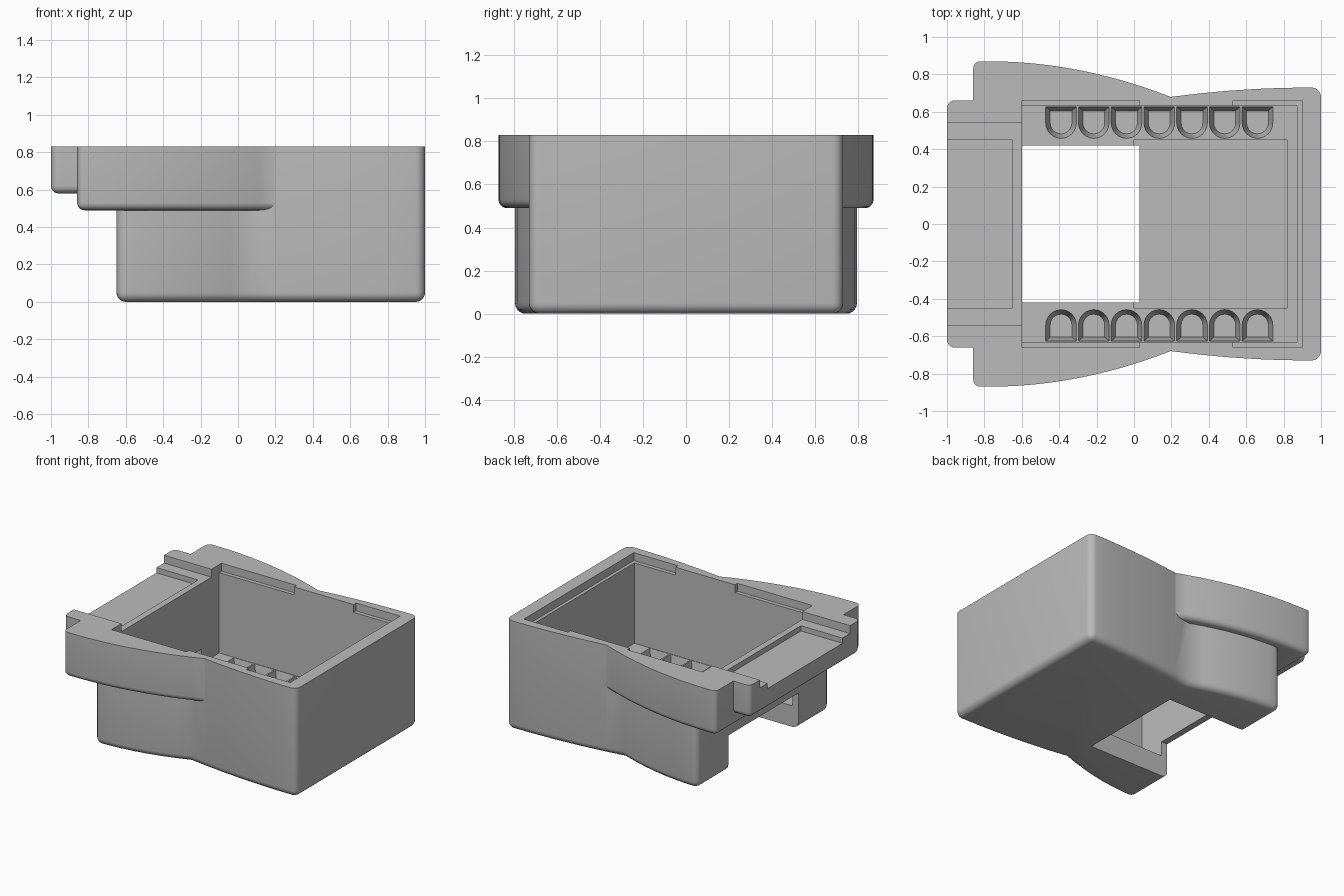
import bpy, bmesh, math

old = bpy.data.objects.get("Cube")
if old:
    bpy.data.objects.remove(old, do_unlink=True)

grey = bpy.data.materials.new("plain grey")
grey.use_nodes = True
grey.diffuse_color = (0.5, 0.5, 0.5, 1)
grey.node_tree.nodes["Principled BSDF"].inputs["Base Color"].default_value = (0.5, 0.5, 0.5, 1)


def prism(name, top, z0, z1, radius=0, bottom=None):
    """Upright solid from an outline; rounds the bottom rim and square corners."""
    bm = bmesh.new()
    low = [bm.verts.new((x, y, z0)) for x, y in (bottom or top)]
    high = [bm.verts.new((x, y, z1)) for x, y in top]
    n = len(top)
    bm.faces.new(low)
    bm.faces.new(high)
    for i in range(n):
        j = (i + 1) % n
        bm.faces.new((low[i], low[j], high[j], high[i]))
    bm.normal_update()
    bmesh.ops.recalc_face_normals(bm, faces=bm.faces[:])
    bm.normal_update()
    if radius:
        edges = []
        for e in bm.edges:
            zs = [v.co.z for v in e.verts]
            upright = abs(zs[0] - zs[1]) > 0.01
            if (upright and e.calc_face_angle() > math.radians(75)) or max(zs) < z0 + 0.001:
                edges.append(e)
        bmesh.ops.bevel(bm, geom=edges, offset=radius, offset_type='OFFSET', segments=5,
                        profile=0.5, affect='EDGES', clamp_overlap=True)
        bmesh.ops.remove_doubles(bm, verts=bm.verts[:], dist=0.0005)
        bmesh.ops.recalc_face_normals(bm, faces=bm.faces[:])
    mesh = bpy.data.meshes.new(name)
    bm.to_mesh(mesh)
    bm.free()
    mesh.materials.append(grey)
    obj = bpy.data.objects.new(name, mesh)
    bpy.context.scene.collection.objects.link(obj)
    return obj


def box(name, x0, x1, y0, y1, z0, z1, radius=0):
    return prism(name, [(x0, y0), (x1, y0), (x1, y1), (x0, y1)], z0, z1, radius)


def combine(base, other, operation):
    """Boolean the second solid into the first and bake the result."""
    mod = base.modifiers.new("combine", 'BOOLEAN')
    mod.operation = operation
    mod.solver = 'EXACT'
    mod.object = other
    bpy.context.view_layer.update()
    evaluated = base.evaluated_get(bpy.context.evaluated_depsgraph_get())
    result = bpy.data.meshes.new_from_object(evaluated)
    base.modifiers.remove(mod)
    base.data = result
    bpy.data.objects.remove(other, do_unlink=True)


def both_sides(half):
    return half + [(x, -y) for x, y in reversed(half)]


def front_curve(x):
    return 0.73 - 0.05 * (max(0, 0.95 - x) / 0.75) ** 2


def bulge(x0, x1, wide, narrow, steps):
    return [(x0 + (x1 - x0) * i / steps, wide - (wide - narrow) * (i / steps) ** 2)
            for i in range(steps + 1)]


# Main body with a waisted outline
half = bulge(-0.65, 0.06, 0.795, front_curve(0.06), 7)
half += [(x, front_curve(x)) for x in (0.2, 0.35, 0.5, 0.65, 0.8, 1.0)]
housing = prism("housing", both_sides(half), 0, 0.83, 0.05)

# Wide upper flange
flange = [(-0.86, 0.87)] + bulge(-0.78, 0.2, 0.87, 0.678, 12)
combine(housing, prism("flange", both_sides(flange), 0.49, 0.83, 0.04), 'UNION')

# End tab
combine(housing, box("tab", -1, -0.55, -0.66, 0.66, 0.58, 0.83, 0.04), 'UNION')

# Cavity, floor recess, floor hole and the gap between the legs
cuts = [
    (-0.6, 0.875, -0.63, 0.63, 0.16, 1),
    (0.0, 0.82, -0.45, 0.45, 0.06, 0.9),
    (-0.6, 0.03, -0.42, 0.42, -0.1, 0.5),
    (-1.1, -0.55, -0.42, 0.42, -0.1, 0.27),
    # Stepped tray on the tab
    (-1.1, -0.59, -0.54, 0.54, 0.77, 1.1),
    (-1.1, -0.65, -0.45, 0.45, 0.73, 1.2),
    # Lid seat around the rim
    (-0.6, 0.03, -0.66, 0.66, 0.77, 1.15),
    (0.53, 0.9, -0.66, 0.66, 0.77, 1.25),
]
for c in cuts:
    combine(housing, box("cutter", *c), 'DIFFERENCE')


# Rows of arched pockets along both ledges
def arch(cx, side, r, back):
    pts = [(cx + r * math.cos(a), 0.54 - r * math.sin(a))
           for a in (math.pi * i / 12 for i in range(13))]
    pts += [(cx - r, back), (cx + r, back)]
    return [(x, y * side) for x, y in pts]


for side in (1, -1):
    for i in range(7):
        cx = -0.39 + 0.175 * i
        pocket = prism("pocket", arch(cx, side, 0.083, 0.627), 0.05, 0.165,
                       bottom=arch(cx, side, 0.058, 0.605))
        combine(housing, pocket, 'DIFFERENCE')

# Smooth fillets with crisp edges
bpy.ops.object.select_all(action='DESELECT')
housing.select_set(True)
bpy.context.view_layer.objects.active = housing
bpy.ops.object.shade_smooth_by_angle(angle=math.radians(30))
